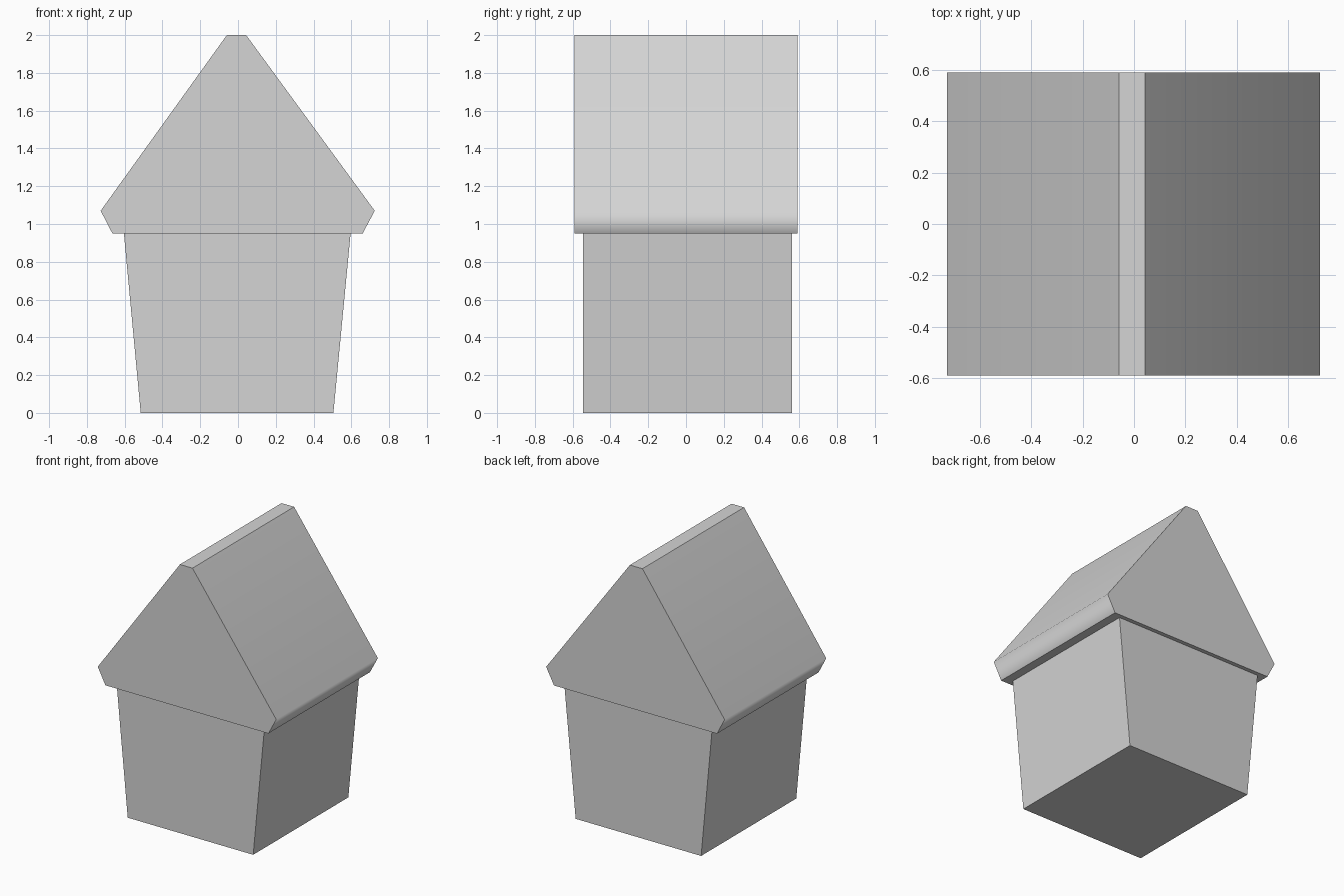
import bpy
import bmesh

cube = bpy.data.objects.get("Cube")
if cube:
    bpy.data.objects.remove(cube, do_unlink=True)

# One plain grey for the whole house
GREY = (0.66, 0.66, 0.66, 1.0)
grey = bpy.data.materials.new("light grey")
grey.use_nodes = True
grey.diffuse_color = GREY
grey.node_tree.nodes["Principled BSDF"].inputs["Base Color"].default_value = GREY


def extrude_profile(name, profile, y_front, y_back):
    """Extrude an (x, z) outline, listed anticlockwise from the front, along y."""
    bm = bmesh.new()
    front = bm.faces.new([bm.verts.new((x, y_front, z)) for x, z in profile])
    back = bmesh.ops.extrude_face_region(bm, geom=[front], use_keep_orig=True)
    moved = [v for v in back["geom"] if isinstance(v, bmesh.types.BMVert)]
    bmesh.ops.translate(bm, verts=moved, vec=(0, y_back - y_front, 0))
    bmesh.ops.recalc_face_normals(bm, faces=bm.faces)
    mesh = bpy.data.meshes.new(name)
    bm.to_mesh(mesh)
    bm.free()
    mesh.materials.append(grey)
    obj = bpy.data.objects.new(name, mesh)
    bpy.context.collection.objects.link(obj)
    return obj


# Walls flare outwards towards the roof
walls = extrude_profile(
    "walls", [(-0.515, 0), (0.505, 0), (0.597, 0.96), (-0.605, 0.96)], -0.545, 0.56)

# Roof block with flat ridge and tucked-in eaves
EAVE_Z = 1.07
roof = extrude_profile(
    "roof",
    [(-0.665, 0.95), (0.66, 0.95), (0.724, EAVE_Z),
     (0.043, 2), (-0.059, 2), (-0.727, EAVE_Z)],
    -0.59, 0.59)

# Only the long eave edges are softly shaded; every other edge stays sharp
mesh = roof.data
for face in mesh.polygons:
    face.use_smooth = True
for edge in mesh.edges:
    a, b = (mesh.vertices[i].co for i in edge.vertices)
    along_eave = abs(a.y - b.y) > 1 and abs(a.z - EAVE_Z) < 0.01
    edge.use_edge_sharp = not along_eave
soften = roof.modifiers.new("eave shading", "WEIGHTED_NORMAL")
soften.keep_sharp = True
